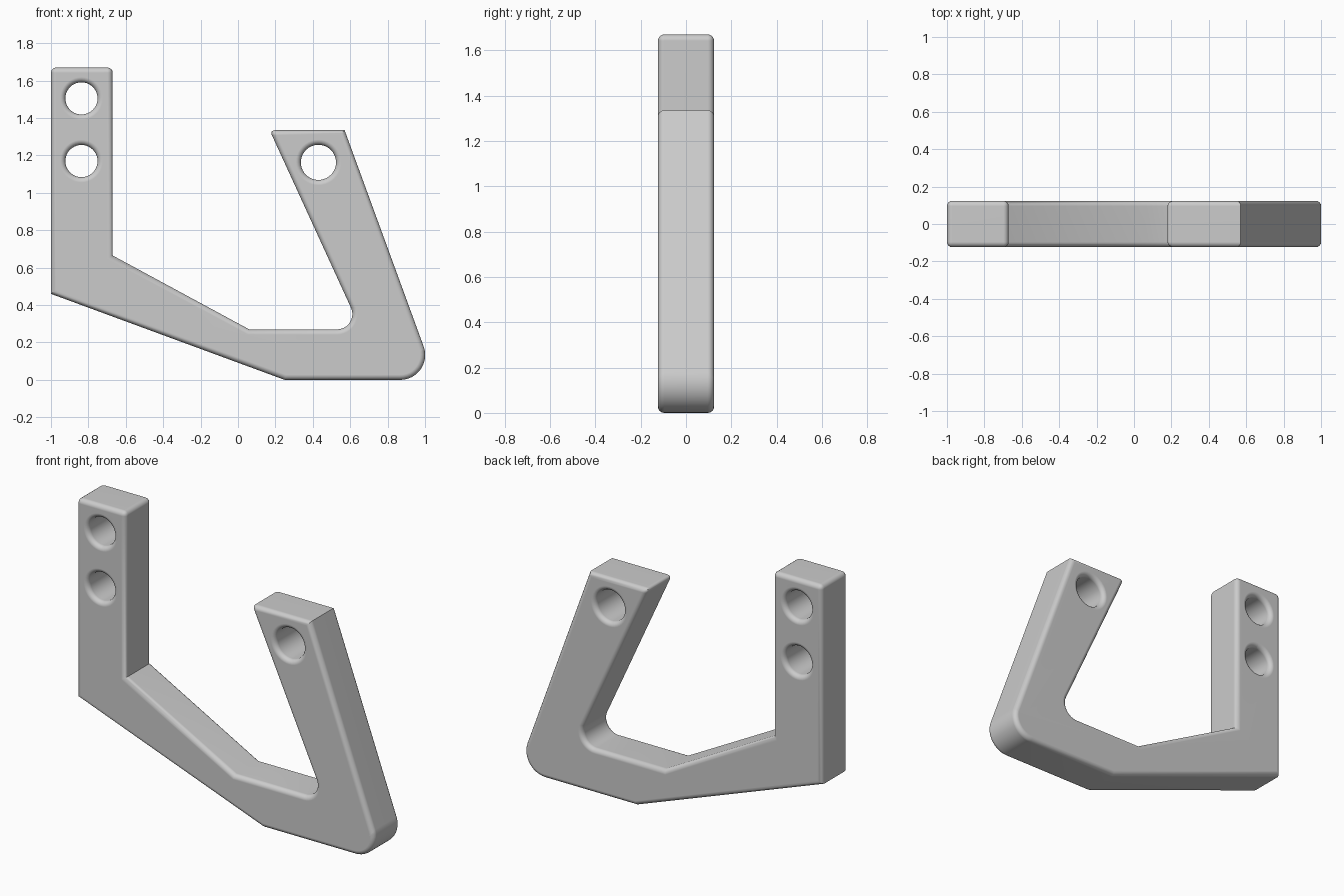
import bpy, bmesh, math
from mathutils import Vector, Matrix

if "Cube" in bpy.data.objects:
    bpy.data.objects.remove(bpy.data.objects["Cube"], do_unlink=True)

HALF = 0.124      # half thickness
EDGE = 0.028      # rounded edge size

# Plain grey finish
grey = bpy.data.materials.new("plain_grey")
grey.use_nodes = True
colour = (0.6, 0.6, 0.6, 1)
grey.diffuse_color = colour
grey.node_tree.nodes["Principled BSDF"].inputs["Base Color"].default_value = colour

# Outline corners: x, z, fillet radius
OUTLINE = [
    (-1, 0.46, 0), (0.25, 0, 0), (1.058, 0, 0.133), (0.57, 1.335, 0),
    (0.169, 1.335, 0), (0.657, 0.27, 0.082), (0.06, 0.27, 0),
    (-0.67, 0.665, 0), (-0.67, 1.67, 0), (-1, 1.67, 0),
]
# Holes: x, z, radius
HOLES = [(-0.837, 1.505, 0.086), (-0.837, 1.17, 0.086), (0.43, 1.163, 0.094)]


def rounded(corners, steps=12):
    """Replace each corner that has a radius by an arc."""
    out = []
    for i, (x, z, r) in enumerate(corners):
        p = Vector((x, z))
        if not r:
            out.append(p)
            continue
        a = (Vector(corners[i - 1][:2]) - p).normalized()
        b = (Vector(corners[(i + 1) % len(corners)][:2]) - p).normalized()
        half = a.angle(b) / 2
        centre = p + (a + b).normalized() * r / math.sin(half)
        start = p + a * r / math.tan(half) - centre
        end = p + b * r / math.tan(half) - centre
        sweep = math.pi - 2 * half
        for k in range(steps + 1):
            t = k / steps
            arc = start * math.sin((1 - t) * sweep) + end * math.sin(t * sweep)
            out.append(centre + arc / math.sin(sweep))
    return out


def make_object(name, bm):
    bmesh.ops.recalc_face_normals(bm, faces=bm.faces)
    mesh = bpy.data.meshes.new(name)
    bm.to_mesh(mesh)
    bm.free()
    obj = bpy.data.objects.new(name, mesh)
    bpy.context.collection.objects.link(obj)
    mesh.materials.append(grey)
    return obj


# Bracket body: extruded outline
bm = bmesh.new()
face = bm.faces.new([bm.verts.new((p.x, -HALF, p.y)) for p in rounded(OUTLINE)])
new = bmesh.ops.extrude_face_region(bm, geom=[face])["geom"]
bmesh.ops.translate(bm, vec=(0, 2 * HALF, 0),
                    verts=[g for g in new if isinstance(g, bmesh.types.BMVert)])
bracket = make_object("hook_bracket", bm)

# Hole cutters
bm = bmesh.new()
for x, z, r in HOLES:
    place = Matrix.Translation((x, 0, z)) @ Matrix.Rotation(math.pi / 2, 4, "X")
    bmesh.ops.create_cone(bm, cap_ends=True, segments=40, radius1=r, radius2=r,
                          depth=4 * HALF, matrix=place)
cutter = make_object("hole_cutter", bm)
cutter.hide_render = True

# Cut the holes, then round the rims and square corners
cut = bracket.modifiers.new("holes", "BOOLEAN")
cut.object = cutter
cut.solver = "EXACT"
bevel = bracket.modifiers.new("rounded_edges", "BEVEL")
bevel.width = EDGE
bevel.segments = 4
bevel.limit_method = "ANGLE"
bevel.angle_limit = math.radians(75)
bevel.use_clamp_overlap = False

bpy.ops.object.select_all(action="DESELECT")
bpy.context.view_layer.objects.active = bracket
bracket.select_set(True)
for name in ("holes", "rounded_edges"):
    bpy.ops.object.modifier_apply(modifier=name)
bpy.data.objects.remove(cutter, do_unlink=True)

# Smooth shading with flat sides kept clean
bpy.ops.object.shade_smooth_by_angle(angle=math.radians(35))
normals = bracket.modifiers.new("clean_normals", "WEIGHTED_NORMAL")
normals.keep_sharp = True
